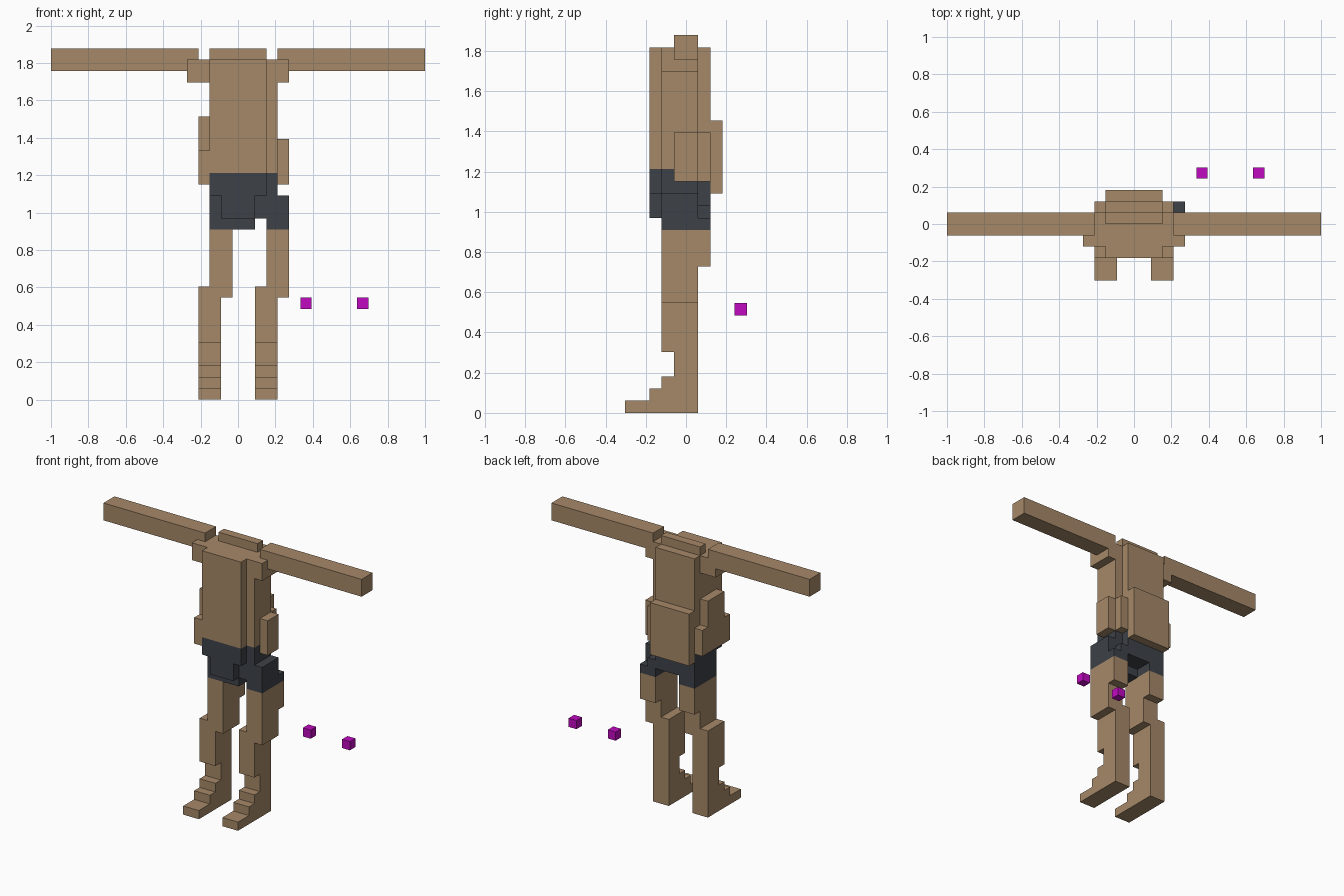
import bpy
import bmesh
from mathutils import Matrix, Vector

cube = bpy.data.objects.get("Cube")
if cube:
    bpy.data.objects.remove(cube, do_unlink=True)

U = 2 / 33  # edge length of one block


def material(name, color):
    mat = bpy.data.materials.new(name)
    mat.use_nodes = True
    mat.diffuse_color = color
    bsdf = mat.node_tree.nodes["Principled BSDF"]
    bsdf.inputs["Base Color"].default_value = color
    bsdf.inputs["Roughness"].default_value = 0.9
    return mat


skin = material("tan skin", (0.38, 0.25, 0.14, 1))
cloth = material("dark grey cloth", (0.047, 0.054, 0.065, 1))
magenta = material("magenta", (0.53, 0.003, 0.53, 1))


def blocks(name, mat, *boxes):
    """One object of boxes, each given as x, y and z ranges in blocks."""
    bm = bmesh.new()
    for ranges in boxes:
        low = Vector([r[0] for r in ranges]) * U
        high = Vector([r[1] for r in ranges]) * U
        size = Matrix.Diagonal((high - low).to_4d())
        bmesh.ops.create_cube(bm, size=1,
                              matrix=Matrix.Translation((low + high) / 2) @ size)
    mesh = bpy.data.meshes.new(name)
    bm.to_mesh(mesh)
    bm.free()
    mesh.materials.append(mat)
    obj = bpy.data.objects.new(name, mesh)
    bpy.context.collection.objects.link(obj)
    return obj


def span(side, a, b):
    """An x range, mirrored for the right side."""
    return (a, b) if side > 0 else (-b, -a)


WIDE = (-2.5, 2.5)

# Trunk
blocks("torso", skin,
       (WIDE, (-3, 2), (20, 30)),
       (WIDE, (-1, 2), (19, 20)))
blocks("neck", skin, (WIDE, (0, 1), (30, 31)))
blocks("lower_back", skin, (WIDE, (2, 3), (18, 24)))
blocks("left_flank", skin,
       ((2.5, 3.5), (-2, 1), (20, 28)),
       ((2.5, 3.5), (-1, 2), (19, 23)),
       ((3.5, 4.5), (-1, 1), (19, 23)))
blocks("right_flank", skin,
       ((-3.5, -2.5), (-2, 1), (19, 25)),
       ((-3.5, -2.5), (-3, 2), (19, 22)))

# Shorts
blocks("shorts_waist", cloth,
       (WIDE, (-3, -1), (18, 20)),
       ((2.5, 3.5), (-2, -1), (18, 20)),
       ((-1.5, 1.5), (-3, -2), (16, 18)),
       (WIDE, (-2, 2), (16, 19)),
       ((2.5, 3.5), (-1, 1), (18, 19)))
blocks("shorts_left_leg", cloth,
       ((2.5, 4.5), (-2, 1), (15, 18)),
       ((2.5, 4.5), (1, 2), (15, 16)),
       ((2.5, 3.5), (1, 2), (16, 17)))
blocks("shorts_right_leg", cloth,
       ((-2.5, -0.5), (-2, 2), (15, 18)),
       ((-0.5, 1.5), (-2, 0), (15, 16)))

# Paired limbs
for side, label in ((1, "left"), (-1, "right")):
    blocks(label + "_shoulder", skin, (span(side, 2.5, 4.5), (-2, 1), (28, 30)))
    blocks(label + "_arm", skin, (span(side, 3.5, 16.5), (-1, 1), (29, 31)))
    thigh = (2.5, 4.5) if side > 0 else (-2.5, -0.5)
    blocks(label + "_thigh", skin,
           (thigh, (-2, 1), (9, 15)),
           (thigh, (1, 2), (12, 15)))
    shin = span(side, 1.5, 3.5)
    blocks(label + "_shin", skin,
           (shin, (-2, 1), (5, 10)),
           (shin, (-1, 1), (1, 5)))
    blocks(label + "_foot", skin,
           (shin, (-5, 1), (0, 1)),
           (shin, (-3, -1), (1, 2)),
           (shin, (-2, -1), (2, 3)))

# Loose marker cubes
for label, x in (("inner", 5.5), ("outer", 10.5)):
    blocks(label + "_marker", magenta, ((x, x + 1), (4, 5), (8, 9)))
